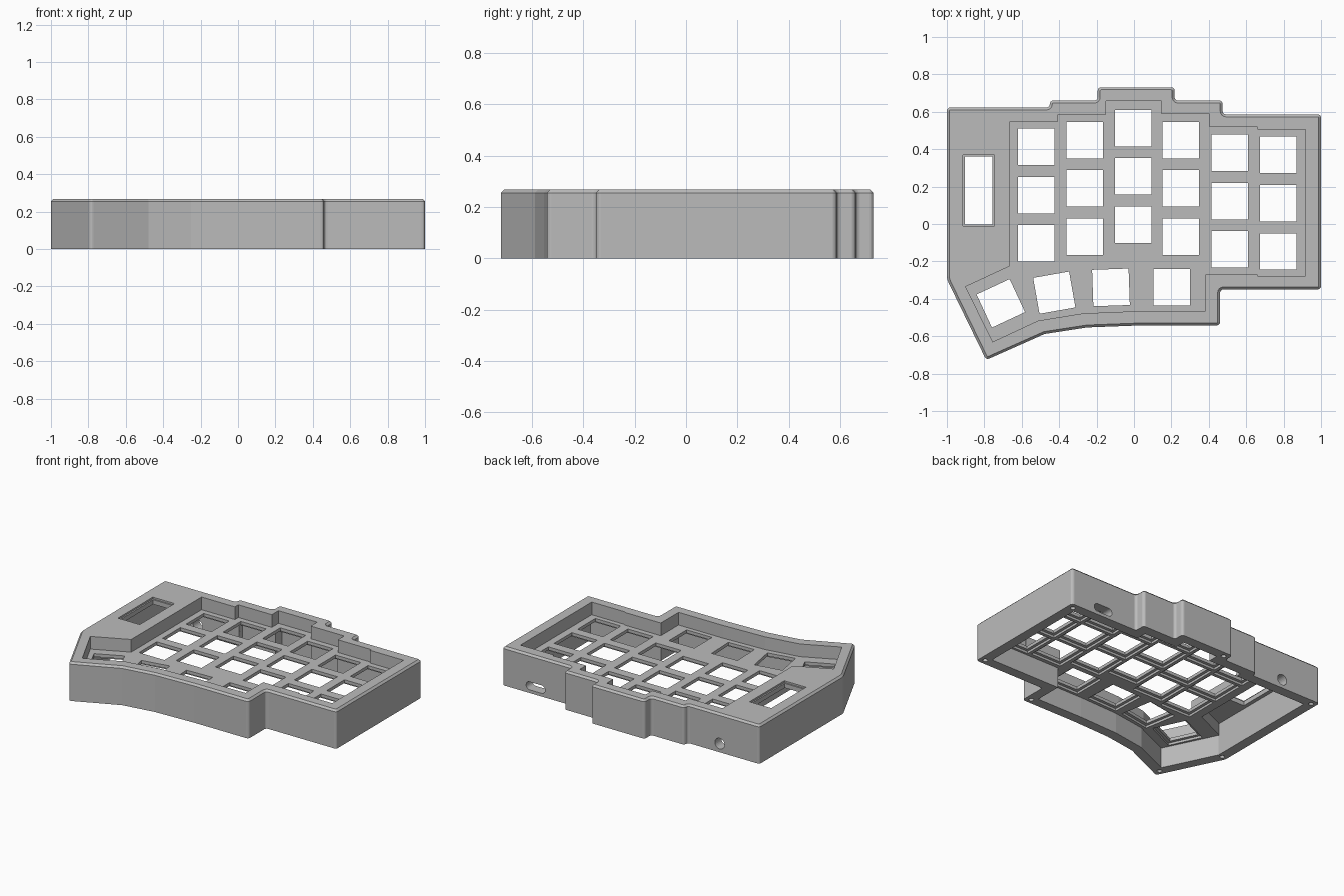
import bpy, bmesh, math
from mathutils import Vector, Matrix

if "Cube" in bpy.data.objects:
    bpy.data.objects.remove(bpy.data.objects["Cube"])

HEIGHT, PLATE_TOP, CEILING, BAY_CEILING = 0.268, 0.18, 0.142, 0.225

grey = bpy.data.materials.new("case grey")
grey.diffuse_color = (0.5, 0.5, 0.5, 1)
grey.use_nodes = True
grey.node_tree.nodes["Principled BSDF"].inputs["Base Color"].default_value = grey.diffuse_color

OUTLINE = [(-1, -.295), (-.79, -.727), (-.478, -.588), (-.25, -.553), (.04, -.542),
           (.46, -.542), (.46, -.35), (1, -.35), (1, .586), (.474, .586),
           (.474, .66), (.217, .66), (.217, .731), (-.194, .731), (-.194, .66),
           (-.45, .66), (-.45, .623), (-1, .623)]
RECESS = [(-.9, -.335), (-.755, -.63), (-.513, -.517), (-.273, -.478), (.04, -.465),
          (.383, -.465), (.383, -.27), (.66, -.27), (.66, -.277), (.918, -.277),
          (.918, .505), (.66, .505), (.66, .518), (.405, .518), (.405, .587),
          (.148, .587), (.148, .658), (-.15, .658), (-.15, .585), (-.407, .585),
          (-.407, .547), (-.663, .547), (-.663, -.225)]
BAY = [(-.93, -.275), (-.7, -.17), (-.7, .553), (-.93, .553)]


def inset(points, d):
    """Move every side of a counter-clockwise polygon inwards by d."""
    out = []
    for i, p in enumerate(points):
        p = Vector(p)
        a = (p - Vector(points[i - 1])).normalized()
        b = (Vector(points[(i + 1) % len(points)]) - p).normalized()
        na, nb = Vector((-a.y, a.x)), Vector((-b.y, b.x))
        out.append(tuple(p + (na + nb) * d / (1 + na.dot(nb))))
    return out


def rect(cx, cy, w, h, angle=0):
    rot = Matrix.Rotation(math.radians(angle), 2)
    return [tuple(rot @ Vector((sx * w / 2, sy * h / 2)) + Vector((cx, cy)))
            for sx, sy in ((-1, -1), (1, -1), (1, 1), (-1, 1))]


def slot(cx, cy, half, r, n=24):
    """Rounded slot; half = 0 gives a circle."""
    pts = []
    for i in range(n):
        a = 2 * math.pi * (i + .5) / n
        pts.append((cx + math.copysign(half, math.cos(a)) + r * math.cos(a), cy + r * math.sin(a)))
    return pts


def prisms(name, shapes, z0, z1, matrix=None):
    """One object holding an extruded prism for each polygon."""
    bm = bmesh.new()
    for pts in shapes:
        face = bm.faces.new([bm.verts.new((x, y, z0)) for x, y in pts])
        res = bmesh.ops.extrude_face_region(bm, geom=[face])
        verts = [v for v in res["geom"] if isinstance(v, bmesh.types.BMVert)]
        bmesh.ops.translate(bm, verts=verts, vec=(0, 0, z1 - z0))
    if matrix:
        bmesh.ops.transform(bm, matrix=matrix, verts=bm.verts)
    bmesh.ops.recalc_face_normals(bm, faces=bm.faces)
    mesh = bpy.data.meshes.new(name)
    bm.to_mesh(mesh)
    bm.free()
    obj = bpy.data.objects.new(name, mesh)
    bpy.context.collection.objects.link(obj)
    mesh.materials.append(grey)
    return obj


# Outer block: rounded upright corners, then a chamfered top rim
case = prisms("keyboard_case", [OUTLINE], 0, HEIGHT)
bm = bmesh.new()
bm.from_mesh(case.data)
upright_edges = [e for e in bm.edges if abs(e.verts[0].co.z - e.verts[1].co.z) > 0.1
                 and e.calc_face_angle() > math.radians(25)]
bmesh.ops.bevel(bm, geom=upright_edges, offset=0.018, segments=4, profile=0.5, affect='EDGES')
rim = [e for e in bm.edges if min(v.co.z for v in e.verts) > HEIGHT - 0.001]
bmesh.ops.bevel(bm, geom=rim, offset=0.013, segments=1, affect='EDGES')
bm.to_mesh(case.data)
bm.free()

# Key positions: three rows per column, then the thumb fan
keys = [(x, top - row * 0.258, 0)
        for x, top in ((-.522, .412), (-.263, .449), (-.005, .513),
                       (.25, .449), (.512, .38), (.77, .369))
        for row in range(3)]
keys += [(.202, -.337, 0), (-.123, -.339, 2), (-.426, -.367, 10), (-.712, -.424, 25)]

# Screw spots in the bottom rim
screws = [(.96, .545), (.96, -.312), (.42, -.505), (-.775, -.675), (-.963, -.285),
          (-.963, .585), (-.155, .692)]

# Back wall openings are drawn in x/z and stood upright
upright = Matrix.Rotation(math.radians(90), 4, 'X')

cutters = [
    prisms("key_recess", [RECESS], PLATE_TOP, 0.4),
    prisms("underside_cavity", [inset(OUTLINE, 0.07)], -0.1, CEILING),
    prisms("controller_bay", [BAY], 0.1, BAY_CEILING),
    prisms("key_holes", [rect(x, y, .195, .195, a) for x, y, a in keys], 0.1, 0.25),
    prisms("key_pockets", [rect(x, y, .235, .235, a) for x, y, a in keys], 0.1, 0.158),
    prisms("display_window", [rect(-.83, .179, .147, .362)], 0.1, 0.4),
    prisms("display_window_lip", [rect(-.83, .179, .167, .382)], HEIGHT - 0.012, 0.4),
    prisms("cable_ports", [slot(.745, .05, .045, .028), slot(-.695, .06, 0, .037)],
           -0.8, -0.45, upright),
    prisms("screw_holes", [slot(x, y, 0, .016, 12) for x, y in screws], -0.1, 0.08),
]

bpy.context.view_layer.objects.active = case
case.select_set(True)
for cutter in cutters:
    mod = case.modifiers.new(cutter.name, 'BOOLEAN')
    mod.operation, mod.solver, mod.object = 'DIFFERENCE', 'EXACT', cutter
    bpy.ops.object.modifier_apply(modifier=mod.name)
    bpy.data.objects.remove(cutter)
